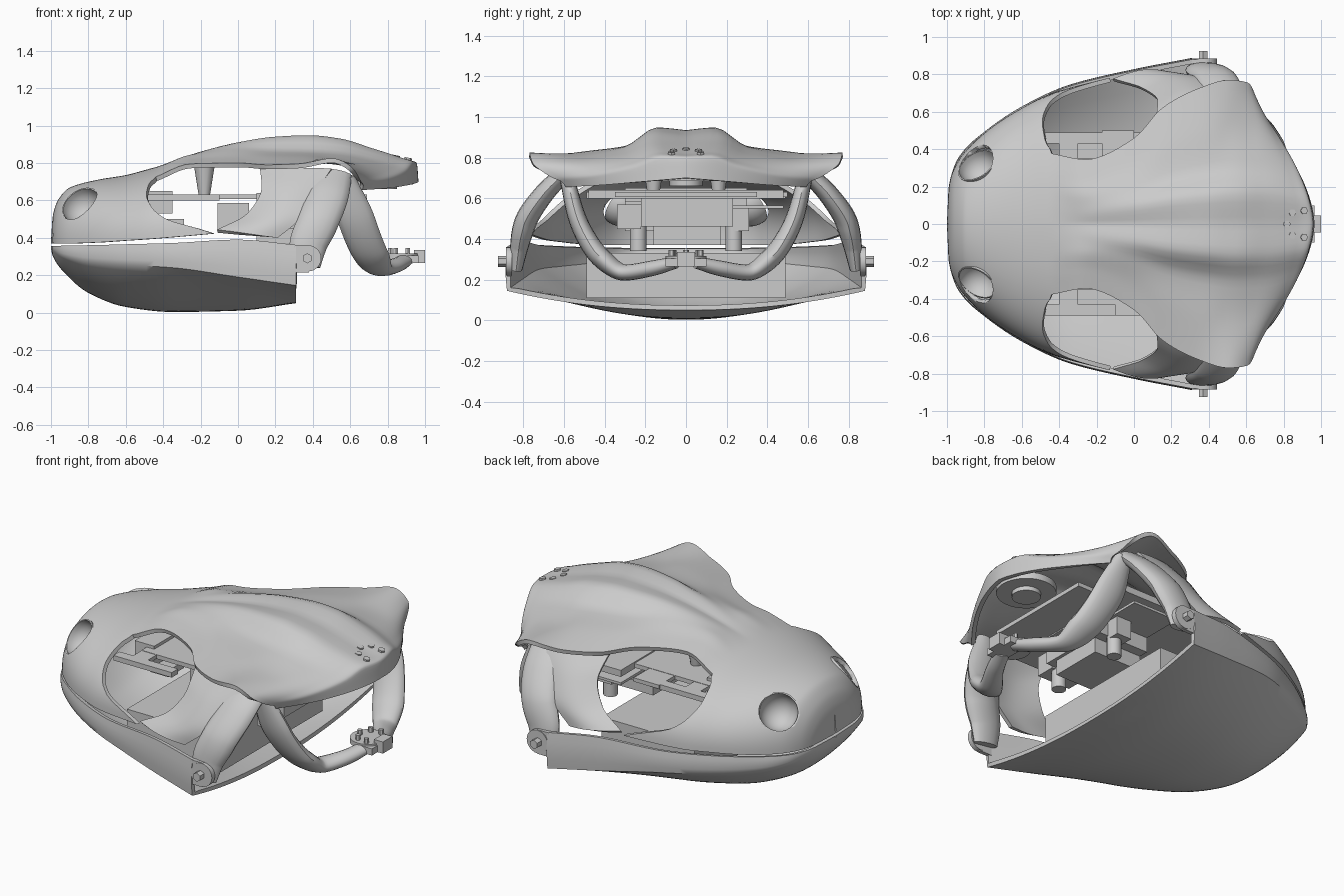
import bpy, bmesh, math
from mathutils import Vector

if "Cube" in bpy.data.objects:
    bpy.data.objects.remove(bpy.data.objects["Cube"])

bone = bpy.data.materials.new("plain grey")
bone.use_nodes = True
bone.diffuse_color = (0.6, 0.6, 0.6, 1)
bone.node_tree.nodes["Principled BSDF"].inputs["Base Color"].default_value = (0.6, 0.6, 0.6, 1)


def smooth_at(table, x):
    """Monotone smooth interpolation of rows (x, values...)."""
    n = len(table)
    i = max(0, min(n - 2, sum(r[0] <= x for r in table) - 1))
    h = table[i + 1][0] - table[i][0]
    t = max(0, min(1, (x - table[i][0]) / h))

    def slope(j, k):
        d = [(table[m + 1][k] - table[m][k]) / (table[m + 1][0] - table[m][0])
             for m in (max(j - 1, 0), min(j, n - 2))]
        return 0 if d[0] * d[1] <= 0 else 2 * d[0] * d[1] / (d[0] + d[1])

    out = []
    for k in range(1, len(table[0])):
        a, b = table[i][k], table[i + 1][k]
        s = t * t * (3 - 2 * t)
        out.append(a + (b - a) * s + h * (t * (1 - t) ** 2 * slope(i, k) - t * t * (1 - t) * slope(i + 1, k)))
    return out


def grid(bm, rows, closed=False):
    vs = [[bm.verts.new(p) for p in row] for row in rows]
    n = len(vs[0])
    for r, q in zip(vs, vs[1:]):
        for j in range(n if closed else n - 1):
            k = (j + 1) % n
            bm.faces.new((r[j], r[k], q[k], q[j]))
    return vs


def finish(bm, name, mirror=True, thick=0, offset=0, smooth=True):
    bmesh.ops.remove_doubles(bm, verts=bm.verts, dist=0.004)
    me = bpy.data.meshes.new(name)
    bm.to_mesh(me)
    bm.free()
    ob = bpy.data.objects.new(name, me)
    bpy.context.collection.objects.link(ob)
    me.materials.append(bone)
    bpy.ops.object.select_all(action='DESELECT')
    bpy.context.view_layer.objects.active = ob
    ob.select_set(True)
    if mirror:
        m = ob.modifiers.new("mirror", 'MIRROR')
        m.use_axis = (False, True, False)
        m.merge_threshold = 0.003
        bpy.ops.object.modifier_apply(modifier="mirror")
    if thick:
        m = ob.modifiers.new("shell", 'SOLIDIFY')
        m.thickness, m.offset = thick, offset
        bpy.ops.object.modifier_apply(modifier="shell")
    bm = bmesh.new()
    bm.from_mesh(me)
    bmesh.ops.recalc_face_normals(bm, faces=bm.faces)
    bm.to_mesh(me)
    bm.free()
    if smooth:
        bpy.ops.object.shade_smooth_by_angle(angle=math.radians(40))
    return ob


def box(name, lo, hi, mirror=False):
    bm = bmesh.new()
    bmesh.ops.create_cube(bm, size=1)
    for v in bm.verts:
        v.co = [(a + b) / 2 + c * (b - a) for a, b, c in zip(lo, hi, v.co)]
    return finish(bm, name, mirror, smooth=False)


def rod(name, at, axis, r, depth, sides=24, mirror=False, r2=None):
    bm = bmesh.new()
    bmesh.ops.create_cone(bm, cap_ends=True, segments=sides, radius1=r, radius2=r if r2 is None else r2, depth=depth)
    rot = Vector(axis).to_track_quat('Z', 'Y')
    for v in bm.verts:
        v.co = rot @ v.co + Vector(at)
    return finish(bm, name, mirror)


def strut(name, path):
    """Oval sweep; rows are (parameter, x, y, z, radius in x, radius across)."""
    bm = bmesh.new()
    rows, n = [], 40
    for i in range(n + 1):
        u = path[-1][0] * i / n
        x, y, z, rx, rn = smooth_at(path, u)
        p, q = smooth_at(path, u - 0.05), smooth_at(path, u + 0.05)
        tan = Vector((q[0] - p[0], q[1] - p[1], q[2] - p[2])).normalized()
        side = Vector((0, -tan.z, tan.y)).normalized()
        wide = side.cross(tan)
        rows.append([Vector((x, y, z)) + wide * rx * math.cos(a) + side * rn * math.sin(a)
                     for a in (math.tau * k / 16 for k in range(16))])
    vs = grid(bm, rows, True)
    bm.faces.new(vs[0])
    bm.faces.new(vs[-1])
    return finish(bm, name)


# Snout dome: x, half width, top z, bottom z
SNOUT = [(-1, 0, .38, .37), (-.99, .2, .52, .37), (-.96, .3, .605, .37), (-.9, .39, .668, .37),
         (-.75, .525, .71, .375), (-.6, .62, .735, .385), (-.45, .695, .775, .395), (-.1, .79, .86, .425)]
SEAM, SPREAD = -.44, .54


def dome(x, a):
    w, top, low = smooth_at(SNOUT, x)
    return (x, w * math.sin(a), low + (top - low) * max(0, math.cos(a)) ** .85)


# Rear rim of the dome, forming the front of the eye opening
RIM = [(0, SEAM), (.36, SEAM), (.45, -.475), (.6, -.49), (.75, -.46), (.87, -.385), (.95, -.25), (1, -.13)]
COLS = 20
edge_angle = math.asin(SPREAD)
angles = [math.asin(SPREAD * j / COLS) for j in range(COLS)]
angles += [edge_angle + (math.pi / 2 - edge_angle) * j / 20 for j in range(21)]
bm = bmesh.new()
rows = []
for i in range(41):
    s = (i / 40) ** 1.9
    rows.append([dome(-1 + (smooth_at(RIM, a / (math.pi / 2))[0] + 1) * s, a) for a in angles])
grid(bm, rows)

# Crest and frill: row, centre x, edge x, edge y, heights at the spread fractions
FRACTIONS = (0, .2, .4, .7, 1)
first = [dome(SEAM, math.asin(SPREAD * f)) for f in FRACTIONS]
FRILL = [(0, SEAM, SEAM, first[4][1]) + tuple(p[2] for p in first),
         (1, -.25, -.25, .345, .835, .845, .845, .82, .795),
         (2, 0, 0, .46, .895, .91, .875, .83, .8),
         (3, .2, .15, .62, .925, .94, .865, .83, .79),
         (4, .38, .32, .715, .935, .948, .86, .83, .795),
         (5, .55, .5, .77, .915, .93, .85, .815, .825),
         (6, .72, .61, .755, .87, .88, .82, .785, .775),
         (7, .88, .655, .665, .82, .83, .785, .74, .705),
         (8, .955, .67, .61, .8, .8, .755, .71, .68),
         (9, .965, .665, .59, .7, .69, .68, .665, .655)]
rows = []
for i in range(55):
    xc, xe, ye, *zs = smooth_at(FRILL, i / 6)
    heights = list(zip(FRACTIONS, zs))
    rows.append([(xe + (xc - xe) * (1 - f ** 1.7), ye * f, smooth_at(heights, f)[0])
                 for f in (j / COLS for j in range(COLS + 1))])
grid(bm, rows)
skull = finish(bm, "upper_skull", thick=.024, offset=1)

# Nostrils: cut through the dome, with a shallow cup behind each
nose, out = Vector((-.84, .315, .575)), Vector((-.45, .68, .57)).normalized()
cutter = rod("nostril_cutter", nose, out, .108, .24, 32, True)
cutter.hide_render = True
bpy.context.view_layer.objects.active = skull
cut = skull.modifiers.new("nostrils", 'BOOLEAN')
cut.object, cut.operation, cut.solver = cutter, 'DIFFERENCE', 'EXACT'
bpy.ops.object.modifier_apply(modifier="nostrils")
bpy.data.objects.remove(cutter)
bm = bmesh.new()
bmesh.ops.create_uvsphere(bm, u_segments=28, v_segments=14, radius=.11)
bmesh.ops.delete(bm, geom=[v for v in bm.verts if v.co.z > .01], context='VERTS')
for v in bm.verts:
    v.co = out.to_track_quat('Z', 'Y') @ v.co + nose
finish(bm, "nostril_cup", thick=.008)

# Lower jaw: x, half width, top z, crease z, bottom z
JAW = [(-1, 0, .355, .345, .34), (-.99, .2, .355, .335, .3), (-.93, .36, .358, .3, .215),
       (-.8, .485, .36, .27, .105), (-.6, .62, .365, .255, .03), (-.35, .735, .372, .24, .003),
       (0, .82, .39, .19, .01), (.31, .88, .362, .145, .05)]
bm = bmesh.new()
rows = []
for i in range(41):
    x = -1 + 1.31 * (i / 40) ** 1.7
    w, top, crease, low = smooth_at(JAW, x)
    row = [(x, w * f, low + (crease - low) * f ** 2.2) for f in (j / 16 for j in range(17))]
    row += [(x, w + .008 * math.sin(math.pi * k / 4), crease + (top - crease) * k / 4) for k in range(1, 5)]
    rows.append(row)
grid(bm, rows)
finish(bm, "lower_jaw", thick=.024, offset=-1)
box("jaw_tray", (-.4, -.49, .11), (.22, .49, .33))

# Jaw hinges
box("hinge_strap", (.3, .857, .215), (.38, .88, .361), True)
rod("hinge_disc", (.375, .87, .29), (0, 1, 0), .07, .03, mirror=True)
rod("hinge_bolt", (.37, .895, .29), (0, 1, 0), .027, .06, 6, True)

# Cheek plates between the eye opening and the hinge struts: t, front x y, rear x y, front z, rear z
CHEEK = [(0, .12, .55, .5, .62, .77, .765), (1, .13, .65, .41, .71, .66, .63),
         (2, .05, .72, .33, .78, .52, .5), (3, -.11, .77, .21, .8, .435, .4)]
bm = bmesh.new()
rows = []
for i in range(19):
    xa, ya, xb, yb, za, zb = smooth_at(CHEEK, i / 6)
    rows.append([(xa + (xb - xa) * f, ya + (yb - ya) * f + .03 * math.sin(math.pi * f), za + (zb - za) * f)
                 for f in (j / 10 for j in range(11))])
grid(bm, rows)
finish(bm, "cheek_plate", thick=.022)

# Hinge struts and rear arms
strut("hinge_strut", [(0, .5, .58, .74, .11, .04), (1, .475, .7, .62, .115, .05), (2, .425, .79, .48, .11, .055),
                      (3, .375, .82, .36, .1, .045), (4, .36, .835, .25, .08, .03)])
strut("rear_arm", [(0, .57, .59, .72, .055, .035), (1, .635, .53, .49, .098, .045), (2, .71, .42, .31, .095, .05),
                   (3, .77, .3, .235, .065, .04), (4, .85, .17, .255, .05, .038), (5, .9, .05, .285, .045, .03)])

# Rear coupling and neck turntable
box("rear_coupling", (.86, -.1, .265), (.965, .1, .305))
box("coupling_tip", (.94, -.045, .265), (1, .045, .335))
rod("coupling_disc", (.87, 0, .3), (0, 0, 1), .1, .03)
rod("turntable", (.77, 0, .705), (0, 0, 1), .165, .04, 40)
rod("turntable_hub", (.77, 0, .675), (0, 0, 1), .08, .03)
for k in range(-2, 3):
    a = math.pi + k * .95
    x, y = .885 + .07 * math.cos(a), .075 * math.sin(a)
    rod("frill_bolt", (x, y, .818 - .2 * (x - .87)), (.2, 0, 1), .02, .035, 6)
    rod("coupling_bolt", (x, y, .32), (0, 0, 1), .014, .05, 6)

# Inner mounting board and drive unit
box("mounting_board", (-.4, -.35, .607), (.69, .35, .632))
box("side_rail", (-.49, .43, .6), (-.1, .49, .63), True)
box("rail_tie", (-.4, .34, .607), (-.3, .45, .63), True)
box("bracket_plate", (-.17, .32, .607), (.0, .5, .63))
box("drive_housing", (.1, -.22, .46), (.44, .23, .6))
box("drive_side_block", (.18, -.34, .45), (.4, -.22, .57))
box("drive_base", (.1, -.16, .37), (.42, .17, .46))
box("drive_cap", (.1, -.48, .6), (.46, .48, .64))
box("circuit_card", (.1, .23, .55), (.4, .48, .565))
box("circuit_socket", (.28, .23, .44), (.38, .31, .55))
box("side_module", (-.11, -.3, .44), (.06, -.1, .585))
box("front_module", (-.48, -.3, .53), (-.35, .3, .65))
box("front_connector", (-.41, -.25, .46), (-.29, -.1, .5))
rod("drive_foot", (.34, .235, .4), (0, 0, 1), .04, .12, mirror=True)
rod("roof_post", (-.18, .16, .72), (0, 0, 1), .03, .19, 12, True, .06)
